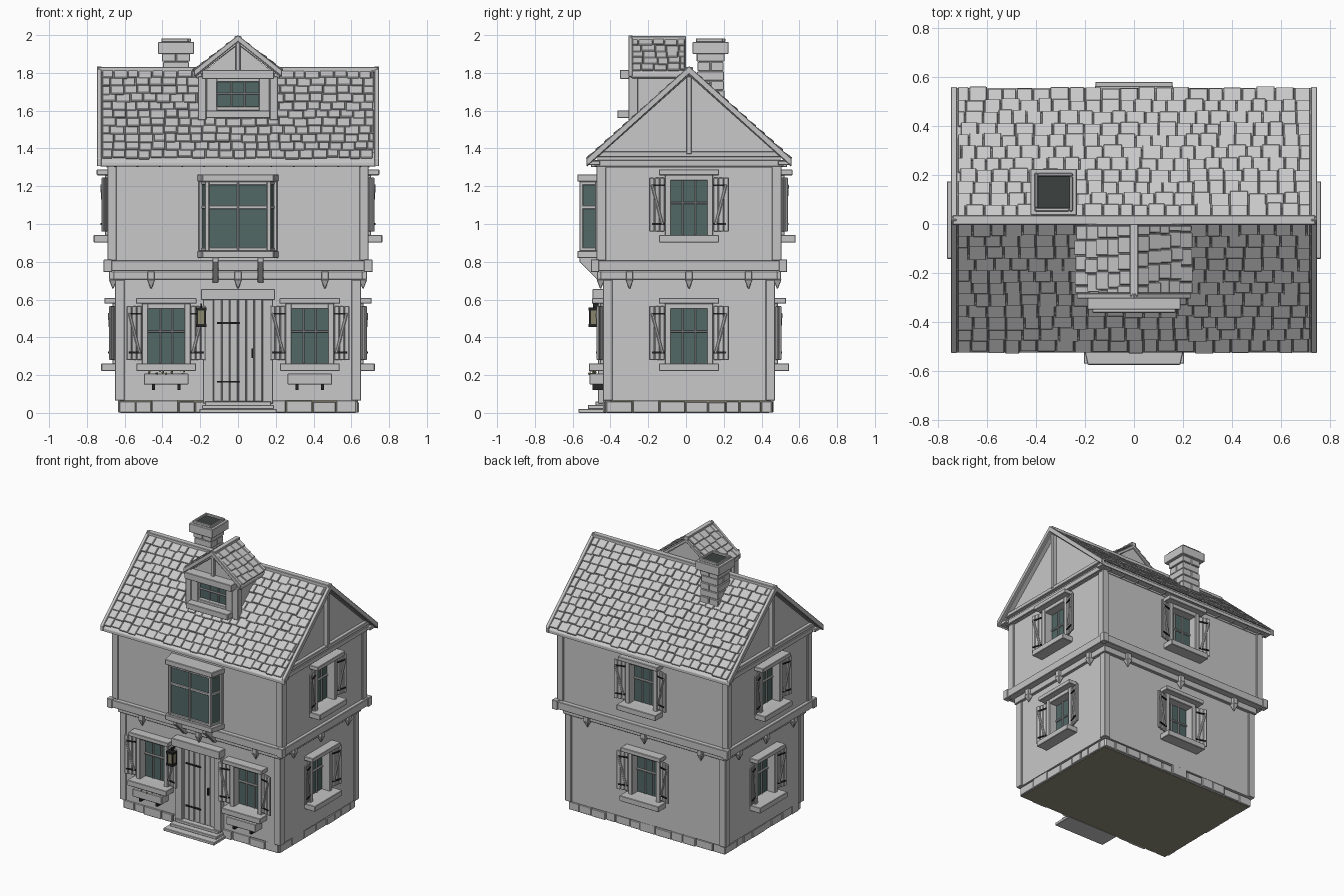
import bpy, bmesh, math, random
from mathutils import Matrix, Vector

random.seed(4)
if "Cube" in bpy.data.objects:
    bpy.data.objects.remove(bpy.data.objects["Cube"])

T = lambda x, y, z: Matrix.Translation((x, y, z))
R = lambda deg, axis: Matrix.Rotation(math.radians(deg), 4, axis)
YC = 0.016                      # centre line of the house in depth
LOW, UP = .446, .48             # half depths of the two storeys
COLORS = {
    "plaster": (.58, .58, .58), "timber": (.55, .55, .55), "stone": (.58, .58, .58),
    "window_glass": (.083, .14, .133), "iron": (.018, .018, .018),
    "lantern_glass": (.25, .24, .15), "soot": (.045, .055, .052),
    "dark_earth": (.29, .28, .2), "leaf": (.16, .2, .08), "petal": (.5, .45, .2)}
mats = {}
for name, c in COLORS.items():
    m = bpy.data.materials.new(name)
    m.use_nodes = True
    m.diffuse_color = (*c, 1)
    bsdf = m.node_tree.nodes["Principled BSDF"]
    bsdf.inputs["Base Color"].default_value = (*c, 1)
    bsdf.inputs["Roughness"].default_value = .8
    mats[name] = m
parts = {}


def mesh_of(name, mat):
    return parts.setdefault(name, (bmesh.new(), mat))[0]


def box(name, mat, M, lo, hi):
    lo, hi = Vector(lo), Vector(hi)
    mid = Matrix.Translation((lo + hi) / 2) @ Matrix.Diagonal((*(hi - lo), 1))
    bmesh.ops.create_cube(mesh_of(name, mat), size=1, matrix=M @ mid)


def prism(name, mat, M, pts, y0, y1):
    """Profile in local x and z, extruded along local y."""
    bm = mesh_of(name, mat)
    a, b = [[bm.verts.new(M @ Vector((x, y, z))) for x, z in pts] for y in (y0, y1)]
    n = len(pts)
    bm.faces.new(a)
    bm.faces.new(b[::-1])
    for i in range(n):
        j = (i + 1) % n
        bm.faces.new((a[i], b[i], b[j], a[j]))


def chevron(h, eave, apex, d):
    return [(-h, eave), (0, apex), (h, eave), (h, eave - d), (0, apex - d), (-h, eave - d)]


def side(deg, dist):
    """Frame of one wall: x along it, -y outward."""
    return T(0, YC, 0) @ R(deg, 'Z') @ T(0, -dist, 0)


def tiles(name, M, width, length, rows):
    pitch = length / rows
    for r in range(rows):
        x = -width / 2 - random.uniform(0, .03)
        while x < width / 2 - .01:
            w = random.uniform(.055, .08)
            a, b = max(x, -width / 2), min(x + w, width / 2)
            y = r * pitch + random.uniform(-.006, .008)
            if b - a > .012:
                tilt = M @ T(0, y, .01) @ R(-7, 'X')
                box(name, "stone", tilt, (a + .0015, 0, 0),
                    (b - .0015, pitch * 1.15, random.uniform(.008, .013)))
            x += w


def shutter(name, M, s, z):
    H = M @ T(s * .132, -.013, z) @ R(-s * 15, 'Z')
    for i in range(3):
        a, b = sorted((s * .028 * i, s * (.028 * i + .026)))
        box(name, "timber", H, (a, -.01, .28), (b, .003, .565))
    D = H @ T(s * .041, -.012, .422) @ R(s * 15, 'Y')
    box(name, "timber", D, (-.007, -.006, -.11), (.007, .004, .11))
    for h in (.315, .52):
        a, b = sorted((0, s * .07))
        box(name + "_hinges", "iron", H, (a, -.017, h), (b, -.009, h + .009))


def window(name, M, z):
    box("window_cutters", "plaster", M, (-.1, -.1, z + .262), (.1, .05, z + .555))
    box(name + "_glass", "window_glass", M, (-.1, .04, z + .262), (.1, .05, z + .555))
    f = name + "_frame"
    for s in (-1, 1):
        box(f, "timber", M, (s * .112 - .016, -.025, z + .25), (s * .112 + .016, .04, z + .58))
        box(f, "timber", M, (s * .032 - .004, .03, z + .262), (s * .032 + .004, .042, z + .555))
        shutter(name + "_shutter", M, s, z)
    box(f, "timber", M, (-.1, -.025, z + .55), (.1, .04, z + .58))
    box(f, "timber", M, (-.1, .028, z + .425), (.1, .042, z + .437))
    box(name + "_lintel", "timber", M, (-.16, -.068, z + .578), (.16, .01, z + .608))
    box(name + "_sill", "timber", M, (-.158, -.084, z + .222), (.158, .04, z + .262))


# Walls, floor beams and corner posts
box("ground_base", "dark_earth", T(0, YC - .006, 0), (-.622, -.43, 0), (.622, .43, .07))
box("lower_walls", "plaster", T(0, YC, 0), (-.64, -LOW, .065), (.64, LOW, .76))
box("upper_walls", "plaster", T(0, YC, 0), (-.68, -UP, .76), (.68, UP, 1.33))
box("floor_beam_lower", "timber", T(0, YC, 0), (-.66, -.468, .705), (.66, .468, .75))
box("floor_beam_upper", "timber", T(0, YC, 0), (-.705, -.513, .75), (.705, .513, .806))
for sx in (-1, 1):
    for sy in (-1, 1):
        for x, y, z0, z1 in ((.626, LOW - .015, .065, .705), (.667, UP - .015, .806, 1.33)):
            P = T(sx * x, YC + sy * y, 0)
            box("corner_posts", "timber", P, (-.025, -.025, z0), (.025, .025, z1))
        box("beam_ends", "timber", T(sx * .69, YC + sy * .498, 0), (-.022, -.022, .745), (.022, .022, .812))

# Foundation stones and pointed corbels on each wall
for deg, dist, half in ((0, LOW, .63), (90, .64, .438), (180, LOW, .63), (270, .64, .438)):
    M = side(deg, dist)
    x = -half
    while x < half - .02:
        b = min(x + random.uniform(.07, .15), half)
        out = random.uniform(-.012, .002) + (.01 if deg == 0 else 0)
        box("foundation_stones", "stone", M, (x + .002, -out, .002), (b - .002, .03, random.uniform(.056, .068)))
        x = b
    for p in ((-.46, 0, .46) if half > .5 else (-.315, 0, .315)):
        C = M @ T(p, -.022, 0)
        box("corbels", "timber", C, (-.019, -.02, .705), (.019, .025, .75))
        bmesh.ops.create_cone(mesh_of("corbel_tips", "timber"), cap_ends=True, segments=4, radius1=.004,
                              radius2=.031, depth=.05, matrix=C @ T(0, 0, .682) @ R(45, 'Z'))

# Windows with shutters
for n, d in (("left", 90), ("right", 270)):
    window(n + "_lower_window", side(d, .64), 0)
    window(n + "_upper_window", side(d, .68), .68)
window("back_lower_window", side(180, LOW), 0)
window("back_upper_window", side(180, UP), .68)
front = side(0, LOW)
for s, n in ((-1, "right"), (1, "left")):
    M = front @ T(s * .38, 0, 0)
    window("front_" + n + "_window", M, 0)
    box("flower_boxes", "timber", M, (-.118, -.08, .15), (.118, 0, .208))
    for x in (-.068, .068):
        box("flower_box_brackets", "iron", M, (x - .008, -.065, .12), (x + .008, 0, .15))
for i in range(18):
    p = front @ T(random.uniform(-.48, -.28), random.uniform(-.086, -.05), random.uniform(.203, .228))
    name, mat = (("flower_leaves", "leaf"), ("flower_petals", "petal"))[i % 3 == 0]
    bmesh.ops.create_icosphere(mesh_of(name, mat), subdivisions=1, radius=.007, matrix=p)

# Door, frame and steps
for i in range(6):
    x = -.13 + i * .26 / 6
    box("door_planks", "timber", front, (x + .001, -.012 - .003 * (i % 2), .06), (x + .042, .01, .6))
for s in (-1, 1):
    box("door_frame", "timber", front, (s * .158 - .028, -.035, .05), (s * .158 + .028, .01, .6))
box("door_lintel", "timber", front, (-.195, -.066, .598), (.195, .01, .655))
for z in (.165, .475):
    box("door_hinges", "iron", front, (-.11, -.021, z - .005), (.01, -.011, z + .005))
box("door_handle", "iron", front, (.071, -.03, .29), (.079, -.01, .34))
for h, (w, d) in enumerate(((.205, .14), (.19, .09), (.175, .05))):
    box("door_steps", "stone", front, (-w, -d, .02 * h), (w, .01, .02 * h + .021))

# Wall lantern
L = front @ T(-.195, -.058, 0)
box("lantern_glass", "lantern_glass", L, (-.021, -.021, .465), (.021, .021, .545))
for x in (-.021, .021):
    for y in (-.021, .021):
        box("lantern_frame", "iron", L, (x - .005, y - .005, .46), (x + .005, y + .005, .55))
for z in (.455, .542):
    box("lantern_frame", "iron", L, (-.028, -.028, z), (.028, .028, z + .015))
box("lantern_frame", "iron", L, (-.004, -.004, .555), (.004, .06, .58))

# Bay window
upper = side(0, UP)
plan = upper @ R(90, 'X')


def bay(w, d):
    return [(-w, -.01), (-w + .028, d), (w - .028, d), (w, -.01)]


prism("bay_glass", "window_glass", plan, bay(.195, .09), .85, 1.23)
for z in (.82, 1.225):
    prism("bay_slabs", "timber", plan, bay(.217, .111), z, z + .037)
for z in (.857, 1.08, 1.207):
    prism("bay_bars", "timber", plan, bay(.2, .096), z, z + .018)
for x, y, w in ((-.163, -.088, .011), (.163, -.088, .011), (-.198, -.008, .01), (.198, -.008, .01),
                (0, -.09, .006)):
    box("bay_posts", "timber", upper, (x - w, y - .011, .857), (x + w, y + .008, 1.225))
for x in (-.12, .12):
    prism("bay_brackets", "timber", upper @ T(x, 0, 0) @ R(90, 'Z'),
          [(.03, .69), (.03, .822), (-.1, .822), (-.1, .8), (-.035, .735), (.01, .69)], -.016, .016)

# Main roof: gables, slab, barge boards and rafter tails
across = T(0, YC, 0) @ R(90, 'Z')
HALF, EAVE, APEX = .54, 1.328, 1.81
pitch_angle = math.degrees(math.atan2(APEX - EAVE, HALF))
gable = [(-.485, 1.3), (-.485, 1.355), (0, 1.793), (.485, 1.355), (.485, 1.3)]
prism("gable_walls", "plaster", across, gable, -.695, .695)
prism("roof_slab", "stone", across, chevron(HALF, EAVE, APEX, .025), -.73, .73)
for s in (-1, 1):
    a, b = sorted((s * .722, s * .747))
    prism("barge_boards", "timber", across, chevron(.543, 1.346, 1.836, .042), a, b)
    G = side(90 * s, .695)
    box("gable_timbers", "timber", G, (-.014, -.03, 1.37), (.014, .01, 1.78))
    box("gable_timbers", "timber", G, (-.485, -.026, 1.355), (.485, .01, 1.383))
    box("gable_timbers", "timber", G, (-.5, -.012, 1.305), (.5, .01, 1.34))
    E = side(90 - 90 * s, UP)
    box("eave_beams", "timber", E, (-.73, -.05, 1.312), (.73, .01, 1.335))
    for i in range(12):
        box("rafter_tails", "timber", E, (-.656 + i * .118, -.04, 1.302), (-.644 + i * .118, .01, 1.318))
    tiles("roof_tiles", side(90 - 90 * s, HALF) @ T(0, 0, EAVE) @ R(pitch_angle, 'X') @ T(0, .014, 0),
          1.44, math.hypot(HALF, APEX - EAVE) - .024, 11)
box("ridge_cap", "stone", T(0, YC, 0), (-.74, -.02, 1.8), (.74, .02, 1.832))

# Dormer
D = T(0, -.275, 0)
box("dormer_walls", "plaster", D, (-.19, .01, 1.5), (.19, .265, 1.8))
prism("dormer_gable", "plaster", D, [(-.2, 1.79), (0, 1.955), (.2, 1.79)], 0, .265)
prism("dormer_roof_slab", "stone", D, chevron(.23, 1.8, 1.975, .025), -.02, .275)
prism("dormer_barge_board", "timber", D, chevron(.232, 1.815, 2.0, .035), -.03, -.008)
box("dormer_ridge", "stone", D, (-.018, -.02, 1.965), (.018, .275, 1.994))
slope = math.degrees(math.atan2(.175, .23))
for s in (-1, 1):
    tiles("dormer_tiles", T(0, -.145, 0) @ R(90 * s, 'Z') @ T(0, -.23, 1.8) @ R(slope, 'X'), .28, .278, 5)
    box("dormer_timbers", "timber", D, (s * .19 - .022, -.03, 1.55), (s * .19 + .022, .02, 1.78))
    box("dormer_timbers", "timber", D, (s * .14 - .028, -.03, 1.59), (s * .14 + .028, .02, 1.77))
    box("dormer_timbers", "timber", D, (s * .205 - .016, -.01, 1.77), (s * .205 + .016, .26, 1.8))
    box("dormer_bars", "timber", D, (s * .036 - .004, -.007, 1.62), (s * .036 + .004, .005, 1.76))
box("dormer_glass", "window_glass", D, (-.115, .001, 1.61), (.115, .015, 1.765))
box("dormer_bars", "timber", D, (-.115, -.009, 1.685), (.115, .005, 1.694))
for z in (1.6, 1.752):
    box("dormer_bars", "timber", D, (-.115, -.028, z), (.115, .01, z + .022))
box("dormer_timbers", "timber", D, (-.19, -.075, 1.768), (.19, .01, 1.816))
box("dormer_timbers", "timber", D, (-.012, -.024, 1.8), (.012, .01, 1.96))
box("dormer_sill", "timber", D, (-.17, -.088, 1.56), (.17, .02, 1.602))

# Chimney
C = T(-.328, .13, 0)
for i in range(9):
    turn, w = C @ R(90 * (i % 2), 'Z'), random.uniform(.068, .075)
    for s in (-1, 1):
        a, b = sorted((s * .002, s * w))
        box("chimney_bricks", "stone", turn, (a, -w, 1.46 + .05 * i), (b, w, 1.507 + .05 * i))
box("chimney_core", "stone", C, (-.062, -.062, 1.46), (.062, .062, 1.91))
box("chimney_cap", "stone", C, (-.095, -.095, 1.9), (.095, .095, 1.964))
for k in range(4):
    box("chimney_rim", "stone", C @ R(90 * k, 'Z'), (-.078, -.078, 1.963), (.064, -.064, 1.982))
box("chimney_flue", "soot", C, (-.065, -.065, 1.961), (.065, .065, 1.968))

# Turn the collected parts into objects
made = {}
for name, (bm, mat) in parts.items():
    bmesh.ops.recalc_face_normals(bm, faces=bm.faces)
    me = bpy.data.meshes.new(name)
    bm.to_mesh(me)
    bm.free()
    me.materials.append(mats[mat])
    ob = made[name] = bpy.data.objects.new(name, me)
    bpy.context.collection.objects.link(ob)
    if mat in ("timber", "stone"):
        bev = ob.modifiers.new("worn_edges", 'BEVEL')
        bev.width, bev.segments, bev.limit_method = .003, 1, 'ANGLE'

# Cut the window openings, then drop the cutters
walls = [made["lower_walls"], made["upper_walls"]]
for ob in walls:
    cut = ob.modifiers.new("openings", 'BOOLEAN')
    cut.operation, cut.solver, cut.object = 'DIFFERENCE', 'EXACT', made["window_cutters"]
graph = bpy.context.evaluated_depsgraph_get()
cut_meshes = [bpy.data.meshes.new_from_object(ob.evaluated_get(graph)) for ob in walls]
for ob, me in zip(walls, cut_meshes):
    ob.modifiers.clear()
    ob.data = me
bpy.data.objects.remove(made["window_cutters"])
